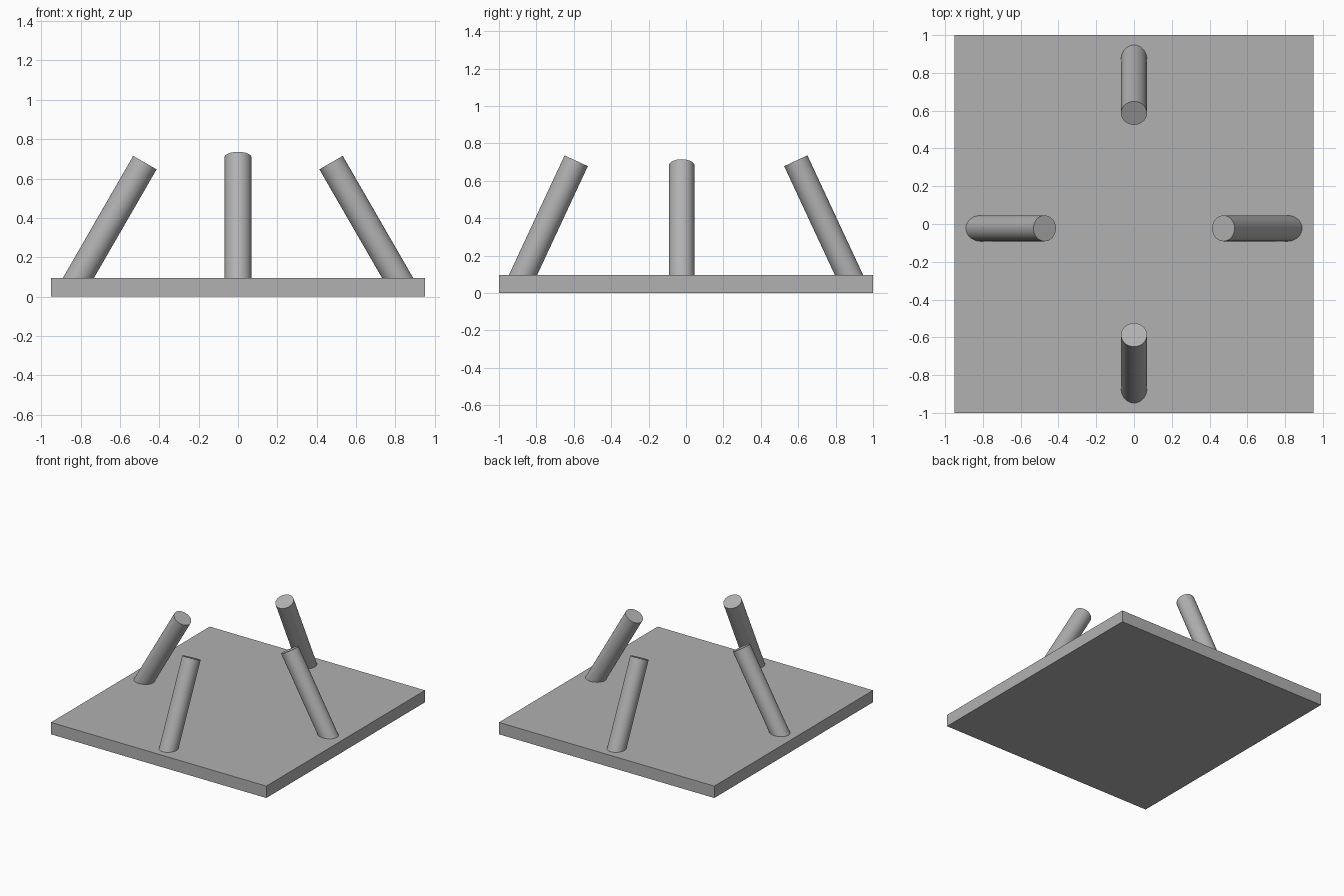
import bpy
from mathutils import Vector

if "Cube" in bpy.data.objects:
    bpy.data.objects.remove(bpy.data.objects["Cube"])

PLATE_TOP = 0.095
ROD_RADIUS = 0.0685

# Dark grey shared by all parts
grey = bpy.data.materials.new("dark_grey")
grey.diffuse_color = (0.44, 0.44, 0.44, 1)
grey.use_nodes = True
grey.node_tree.nodes["Principled BSDF"].inputs["Base Color"].default_value = grey.diffuse_color


def rod(name, foot, tip):
    """Round rod whose flat ends are square to its own axis."""
    foot, tip = Vector(foot), Vector(tip)
    axis = tip - foot
    start = foot - axis.normalized() * 0.05   # sink the foot into the plate
    bpy.ops.mesh.primitive_cylinder_add(
        vertices=64, radius=ROD_RADIUS, depth=(tip - start).length,
        location=(start + tip) / 2,
        rotation=axis.to_track_quat('Z', 'Y').to_euler())
    obj = bpy.context.object
    obj.name = name
    obj.data.materials.append(grey)
    bpy.ops.object.shade_smooth_by_angle()


# Base plate
bpy.ops.mesh.primitive_cube_add(size=1, location=(0, 0, PLATE_TOP / 2))
plate = bpy.context.object
plate.name = "base_plate"
plate.scale = (1.9, 2.0, PLATE_TOP)
bpy.ops.object.transform_apply(location=False, rotation=False, scale=True)
plate.data.materials.append(grey)

# Side rods lean inward 30 degrees, front and back rods 25 degrees
for side, name in ((-1, "left_rod"), (1, "right_rod")):
    rod(name, (side * 0.811, -0.023, PLATE_TOP), (side * 0.473, -0.023, 0.681))
for side, name in ((-1, "front_rod"), (1, "back_rod")):
    rod(name, (0, side * 0.872, PLATE_TOP), (0, side * 0.587, 0.707))
